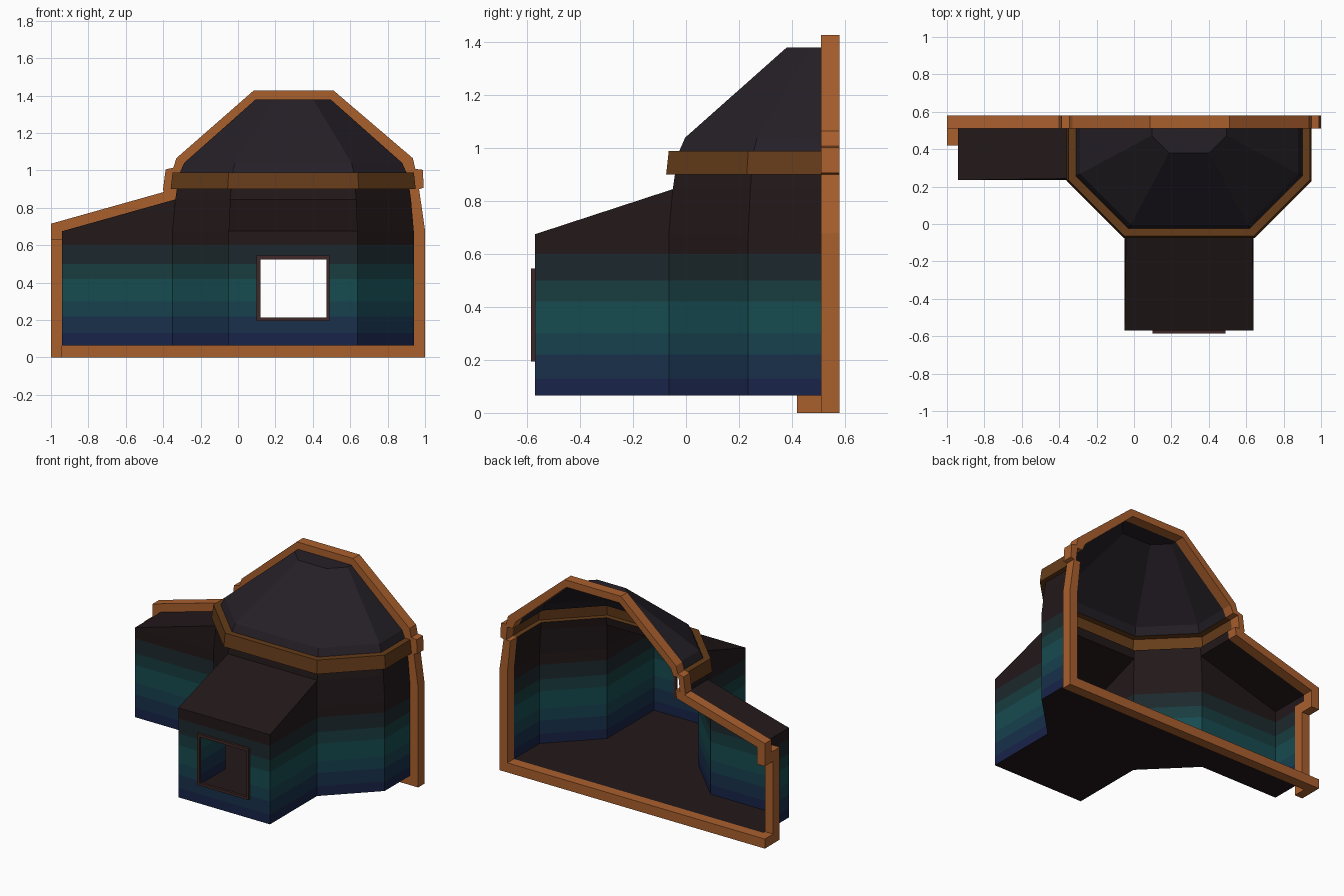
import bpy, bmesh
from mathutils import Vector as V

if "Cube" in bpy.data.objects:
    bpy.data.objects.remove(bpy.data.objects["Cube"])

CX, CY, CUT, FLOOR, EAVE = 0.295, 0.58, 0.51, 0.065, 0.675


def material(name, *rgb):
    m = bpy.data.materials.new(name)
    m.diffuse_color = (*rgb, 1)
    m.use_nodes = True
    m.node_tree.nodes["Principled BSDF"].inputs["Base Color"].default_value = m.diffuse_color
    return m


ORANGE = material("orange", 0.40, 0.115, 0.027)
AMBER = material("amber", 0.13, 0.045, 0.01)
SLATE = material("slate", 0.018, 0.014, 0.02)
BROWN = material("brown", 0.016, 0.009, 0.010)
TRIM = material("trim", 0.05, 0.02, 0.02)
BANDS = [(0.13, material("navy", 0.009, 0.017, 0.065)),
         (0.22, material("blue", 0.009, 0.030, 0.070)),
         (0.30, material("deep_teal", 0.008, 0.052, 0.075)),
         (0.42, material("teal", 0.008, 0.070, 0.080)),
         (0.50, material("dark_teal", 0.009, 0.045, 0.050)),
         (0.60, material("dusk", 0.012, 0.022, 0.026)), (9, BROWN)]


def build(name, faces, mats, cuts=()):
    """Make one object from a list of polygons, welded and optionally cut at heights."""
    bm = bmesh.new()
    for f in faces:
        bm.faces.new([bm.verts.new(p) for p in f])
    bmesh.ops.remove_doubles(bm, verts=bm.verts, dist=0.0005)
    for z in cuts:
        bmesh.ops.bisect_plane(bm, geom=bm.verts[:] + bm.edges[:] + bm.faces[:],
                               plane_co=(0, 0, z), plane_no=(0, 0, 1))
    bmesh.ops.recalc_face_normals(bm, faces=bm.faces)
    if cuts:
        for f in bm.faces:
            z = f.calc_center_median().z
            f.material_index = next(i for i, b in enumerate(BANDS) if z < b[0])
    me = bpy.data.meshes.new(name)
    bm.to_mesh(me)
    bm.free()
    for m in mats:
        me.materials.append(m)
    ob = bpy.data.objects.new(name, me)
    bpy.context.collection.objects.link(ob)
    return ob


def oct_row(a, z):
    """Half of a chamfered-square outline, from left cut edge to right cut edge."""
    s = 0.535 * a
    return [(CX - a, CUT, z), (CX - a, CY - s, z), (CX - s, CY - a, z),
            (CX + s, CY - a, z), (CX + a, CY - s, z), (CX + a, CUT, z)]


def strips(profile, skip=()):
    rows = [oct_row(*p) for p in profile]
    return [(r[i], r[i + 1], q[i + 1], q[i])
            for r, q in zip(rows, rows[1:]) for i in range(5) if i not in skip]


def sweep(pairs, to3d, d0, d1, closed=False):
    """Solid strip running through outer/inner point pairs, between two depths."""
    secs = [[to3d(o, d0), to3d(o, d1), to3d(i, d1), to3d(i, d0)] for o, i in pairs]
    nxt = secs[1:] + (secs[:1] if closed else [])
    faces = [(s[k], s[(k + 1) % 4], t[(k + 1) % 4], t[k])
             for s, t in zip(secs, nxt) for k in range(4)]
    return faces if closed else faces + [secs[0], secs[-1]]


def rect(x0, x1, z0, z1):
    return [(x0, z0), (x1, z0), (x1, z1), (x0, z1)]


def in_xz(p, y):
    return (p[0], y, p[1])


# Main walls: open towards the left and front wings below the wing roofs
foot, eave, ridge = oct_row(0.645, FLOOR), oct_row(0.645, EAVE), oct_row(0.63, 0.845)
faces = strips([(0.645, FLOOR), (0.645, EAVE), (0.63, 0.845)], skip=(0, 2))
faces += strips([(0.63, 0.845), (0.622, 0.9)])


def at(p, z, x=None, y=None):
    return (p[0] if x is None else x, p[1] if y is None else y, z)


def wing_side(i, **far):
    return [(foot[i], eave[i], at(foot[i], EAVE, **far), at(foot[i], FLOOR, **far)),
            (eave[i], ridge[i], at(foot[i], EAVE, **far))]


# Front wing: sides, roof and windowed end wall
FY, LX = -0.57, -0.94
faces += wing_side(2, y=FY) + wing_side(3, y=FY)
faces.append((ridge[2], ridge[3], at(foot[3], EAVE, y=FY), at(foot[2], EAVE, y=FY)))
wall = rect(foot[2][0], foot[3][0], FLOOR, EAVE)
hole = rect(0.12, 0.472, 0.213, 0.525)
for k in range(4):
    j = (k + 1) % 4
    faces.append([in_xz(p, FY) for p in (wall[k], wall[j], hole[j], hole[k])])

# Left wing: side, roof and end wall with the half doorway
faces += wing_side(1, x=LX)
faces.append((ridge[0], ridge[1], at(foot[1], EAVE, x=LX), at(foot[0], EAVE, x=LX)))
y0, yd = foot[1][1], 0.42
faces.append([(LX, y0, FLOOR), (LX, yd, FLOOR), (LX, yd, EAVE), (LX, y0, EAVE)])
faces.append([(LX, yd, 0.63), (LX, CUT, 0.63), (LX, CUT, EAVE), (LX, yd, EAVE)])
build("walls", faces, [b[1] for b in BANDS], [b[0] for b in BANDS[:-1]])

# Floor
build("floor", [[(LX, CUT, FLOOR), at(foot[1], FLOOR, x=LX), foot[1], foot[2],
                 at(foot[2], FLOOR, y=FY), at(foot[3], FLOOR, y=FY),
                 foot[3], foot[4], foot[5]]], [BROWN])

# Ring and dome
build("dome_ring", strips([(0.622, 0.9), (0.655, 0.9), (0.645, 0.99), (0.605, 0.99)]), [AMBER])
build("dome", strips([(0.605, 0.99), (0.583, 1.04), (0.2, 1.38)]) + [oct_row(0.2, 1.38)], [SLATE])

# Window trim
build("window_trim", sweep(list(zip(rect(0.1, 0.49, 0.195, 0.545), hole)),
                           in_xz, -0.585, -0.568, closed=True), [TRIM])

# Orange frame following the open section at the back
path = [((-1, .56), (-.94, .56)), ((-1, .715), (-.94, .675)), ((-.395, .885), (-.335, .845)),
        ((-.402, .895), (-.327, .9)), ((-.4, .905), (-.36, .9)), ((-.387, 1.005), (-.35, .99)),
        ((-.345, 1.015), (-.31, .99)), ((-.33, 1.065), (-.288, 1.04)), ((.085, 1.428), (.095, 1.38)),
        ((.51, 1.428), (.495, 1.38)), ((.935, 1.065), (.878, 1.04)), ((.948, 1.008), (.9, .99)),
        ((.988, 1.003), (.94, .99)), ((.993, .907), (.95, .9)), ((.968, .9), (.917, .9)),
        ((1, .68), (.94, .675)), ((1, 0), (.94, FLOOR)), ((-1, 0), (-1, FLOOR))]
build("section_frame", sweep(path, in_xz, CUT, CY), [ORANGE])

# Doorway lintel, jamb and sill
for name, y0, y1, z0, z1 in (("door_lintel", .42, CUT, .56, .63),
                             ("door_jamb", .42, .49, 0, .56),
                             ("door_sill", .49, CUT, 0, FLOOR)):
    pts = rect(-1, LX, z0, z1)
    build(name, sweep([(pts[0], pts[1]), (pts[3], pts[2])], in_xz, y0, y1), [ORANGE])
